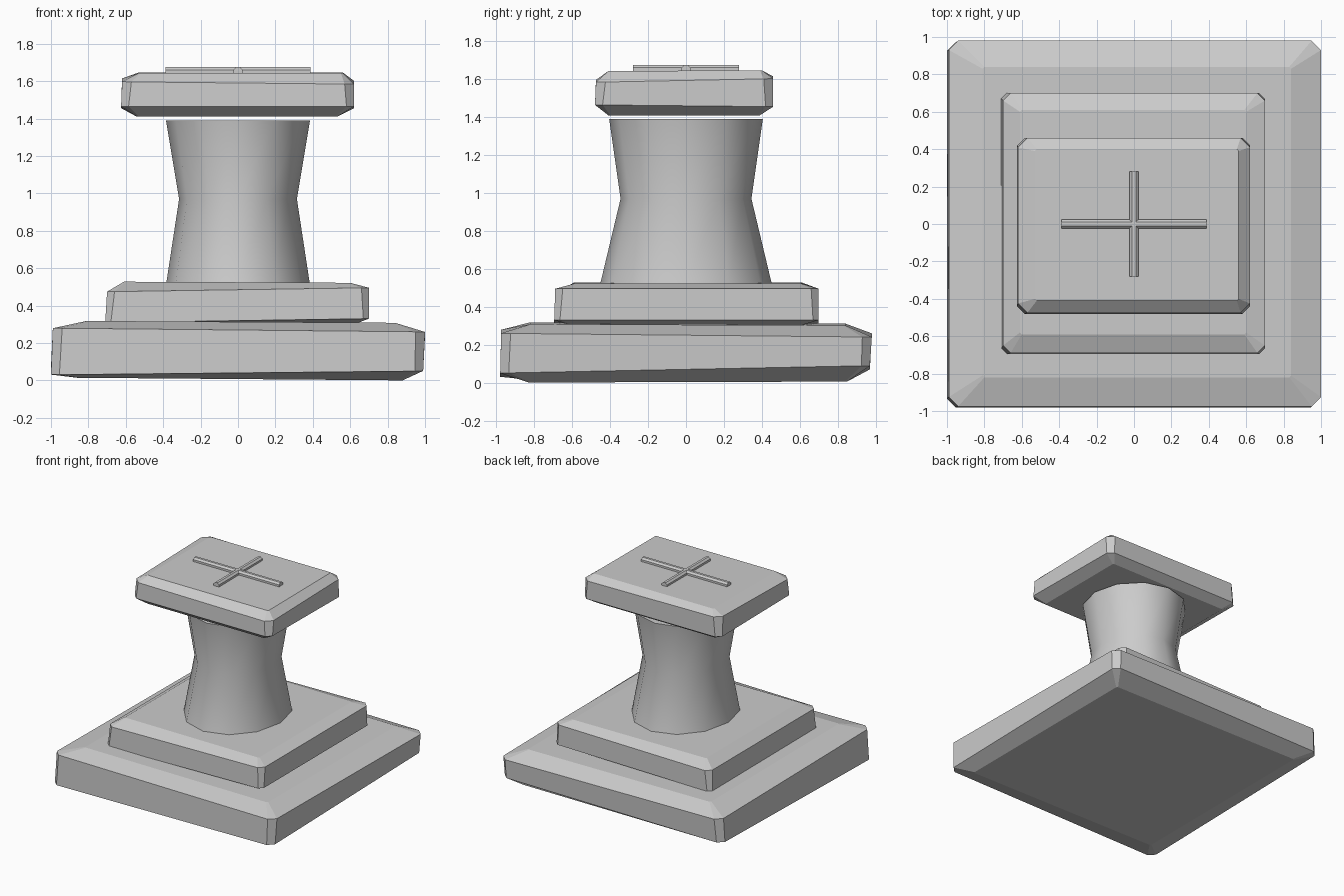
import bpy
import bmesh
from math import cos, sin, pi
from mathutils import Matrix

if "Cube" in bpy.data.objects:
    bpy.data.objects.remove(bpy.data.objects["Cube"], do_unlink=True)

stone = bpy.data.materials.new("grey stone")
stone.use_nodes = True
GREY = (0.6, 0.6, 0.6, 1)
stone.diffuse_color = GREY
stone.node_tree.nodes["Principled BSDF"].inputs["Base Color"].default_value = GREY


def finish(name, bm):
    bmesh.ops.recalc_face_normals(bm, faces=bm.faces[:])
    mesh = bpy.data.meshes.new(name)
    bm.to_mesh(mesh)
    bm.free()
    mesh.materials.append(stone)
    obj = bpy.data.objects.new(name, mesh)
    bpy.context.collection.objects.link(obj)
    return obj


def loft(name, rings):
    """Skin a stack of closed rings and cap both ends."""
    bm = bmesh.new()
    loops = [[bm.verts.new(p) for p in ring] for ring in rings]
    for a, b in zip(loops, loops[1:]):
        for i in range(len(a)):
            j = (i + 1) % len(a)
            bm.faces.new((a[i], a[j], b[j], b[i]))
    bm.faces.new(loops[0])
    bm.faces.new(loops[-1])
    return finish(name, bm)


def slab_ring(x0, x1, y0, y1, z, cut, tilt_x=0, tilt_y=0):
    """Rectangle with cut corners, tilted slightly for a hand-hewn look."""
    outline = [(x0 + cut, y0), (x1 - cut, y0), (x1, y0 + cut), (x1, y1 - cut),
               (x1 - cut, y1), (x0 + cut, y1), (x0, y1 - cut), (x0, y0 + cut)]
    return [(x, y, z + tilt_x * x + tilt_y * y) for x, y in outline]


# Stepped base
loft("base_slab", [
    slab_ring(-0.86, 0.88, -0.83, 0.85, 0.01, 0.01, -0.008, 0.003),
    slab_ring(-1.0, 0.99, -0.98, 0.97, 0.06, 0.045, 0.01, 0.02),
    slab_ring(-0.99, 1.0, -0.975, 0.98, 0.26, 0.05, -0.01, -0.01),
    slab_ring(-0.81, 0.84, -0.82, 0.84, 0.31, 0.01, -0.006, -0.004)])
loft("upper_step", [
    slab_ring(-0.62, 0.62, -0.6, 0.6, 0.3, 0.01),
    slab_ring(-0.71, 0.7, -0.695, 0.7, 0.32, 0.03, 0.015),
    slab_ring(-0.7, 0.7, -0.69, 0.7, 0.485, 0.04, 0.015),
    slab_ring(-0.61, 0.6, -0.59, 0.61, 0.525, 0.01, -0.005)])

# Waisted column, slightly deeper than wide
SIDES = 12
column = loft("column", [
    [(rx * cos(2 * pi * i / SIDES), ry * sin(2 * pi * i / SIDES), z)
     for i in range(SIDES)]
    for rx, ry, z in ((0.385, 0.455, 0.51), (0.315, 0.345, 0.97), (0.385, 0.405, 1.39))])
bpy.context.view_layer.objects.active = column
column.select_set(True)
bpy.ops.object.shade_smooth_by_angle(angle=pi / 4)
column.select_set(False)

# Top slab
loft("cap_slab", [
    slab_ring(-0.54, 0.53, -0.41, 0.39, 1.41, 0.01),
    slab_ring(-0.625, 0.62, -0.48, 0.46, 1.46, 0.04, 0, -0.01),
    slab_ring(-0.62, 0.62, -0.475, 0.46, 1.6, 0.05, -0.01, 0.02),
    slab_ring(-0.53, 0.56, -0.41, 0.4, 1.645, 0.01, 0, 0.005)])

# Raised cross made of two round bars
for name, half, axis in (("cross_long_bar", 0.388, "Y"), ("cross_short_bar", 0.28, "X")):
    bm = bmesh.new()
    turn = Matrix.Translation((0, 0, 1.651)) @ Matrix.Rotation(pi / 2, 4, axis)
    bmesh.ops.create_cone(bm, cap_ends=True, segments=8, radius1=0.026,
                          radius2=0.026, depth=2 * half,
                          matrix=turn @ Matrix.Rotation(pi / 8, 4, "Z"))
    finish(name, bm)
